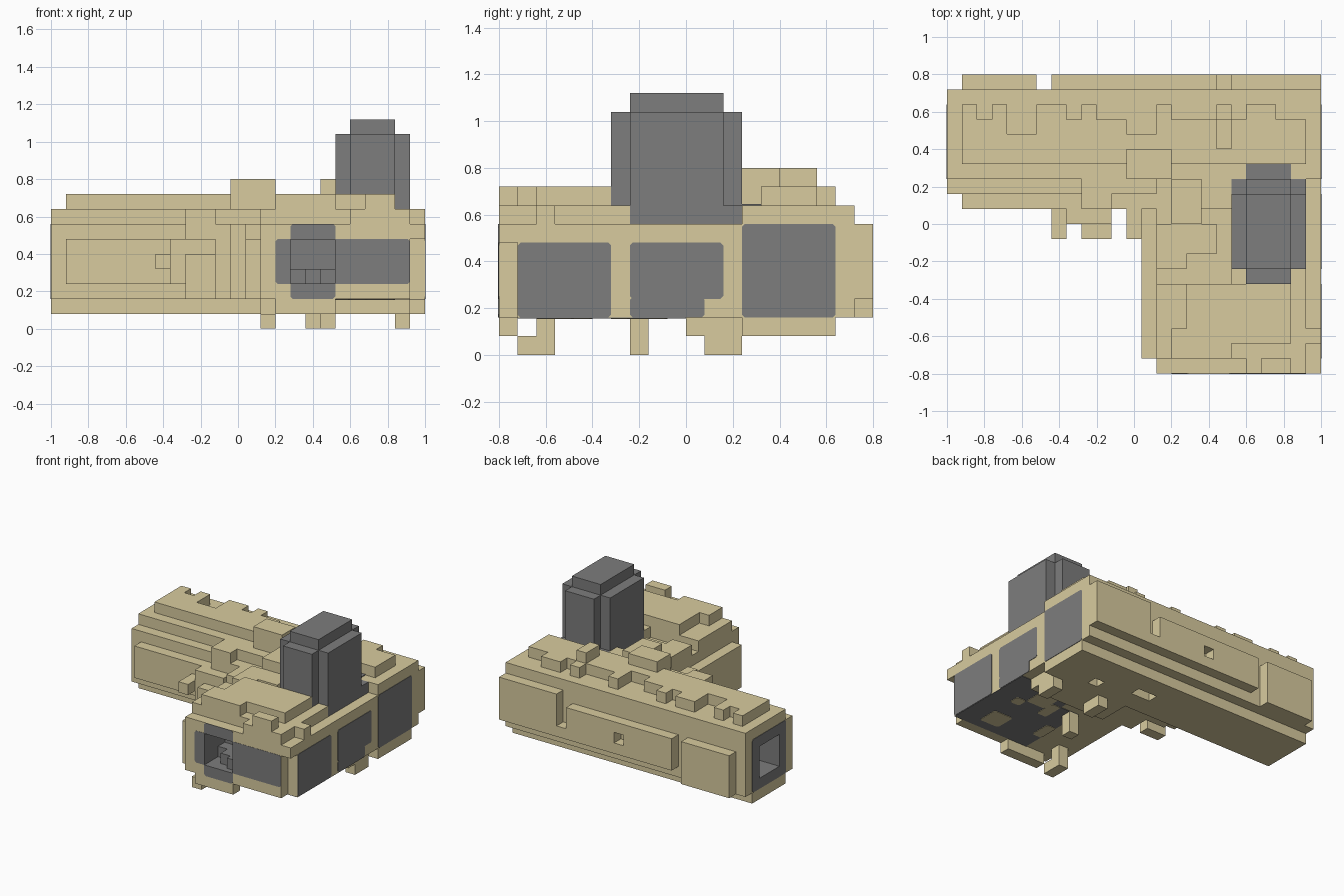
import bpy
import bmesh
from mathutils import Vector

UNIT = 0.08
ORIGIN = Vector((-1.0, -0.8, 0.0))

default_cube = bpy.data.objects.get("Cube")
if default_cube:
    bpy.data.objects.remove(default_cube)


def make_material(name, colour):
    material = bpy.data.materials.new(name)
    material.use_nodes = True
    material.diffuse_color = colour
    material.node_tree.nodes["Principled BSDF"].inputs["Base Color"].default_value = colour
    return material


sand = make_material("sand_stone", (0.69, 0.6, 0.345, 1))
grey = make_material("slate_grey", (0.205, 0.205, 0.205, 1))


def block(name, x, y, z, material=sand, round_axis=None):
    """Box spanning grid ranges; round_axis softens the corners of a thin plate."""
    low, high = (Vector(corner) for corner in zip(x, y, z))
    size, centre = (high - low) * UNIT, (low + high) * UNIT / 2 + ORIGIN
    bm = bmesh.new()
    bmesh.ops.create_cube(bm, size=1)
    bmesh.ops.scale(bm, vec=size, verts=bm.verts)
    bmesh.ops.translate(bm, vec=centre, verts=bm.verts)
    if round_axis is not None:
        edges = [e for e in bm.edges
                 if abs((e.verts[0].co - e.verts[1].co).normalized()[round_axis]) > 0.9]
        bmesh.ops.bevel(bm, geom=edges, offset=0.012, segments=1, affect='EDGES')
    mesh = bpy.data.meshes.new(name)
    bm.to_mesh(mesh)
    bm.free()
    mesh.materials.append(material)
    part = bpy.data.objects.new(name, mesh)
    bpy.context.collection.objects.link(part)
    return part


def cut(parts, x, y, z, material=grey):
    """Cut a recess lined with the given material."""
    cutter = block("recess_cutter", x, y, z, material)
    cutter.hide_render = True
    for part in parts:
        modifier = part.modifiers.new("recess", 'BOOLEAN')
        modifier.operation = 'DIFFERENCE'
        modifier.solver = 'EXACT'
        modifier.material_mode = 'TRANSFER'
        modifier.object = cutter
        bpy.context.view_layer.objects.active = part
        bpy.ops.object.modifier_apply(modifier=modifier.name)
    bpy.data.objects.remove(cutter)


# Long rear hall with stepped roof and pitted foundation
hall = block("hall_body", (0, 25), (12, 19), (2, 7))
foundation = block("hall_foundation", (0, 25), (13, 18), (1, 2))
cut([foundation], (15, 17), (15, 16), (0, 1.9), sand)
cut([foundation], (20, 21), (14, 15), (0, 1.9), sand)
block("hall_lower_roof", (0, 25), (13, 19), (7, 8))
block("hall_ridge", (1, 24), (14, 16), (8, 9))
block("hall_front_panel", (1, 9), (11, 12), (3, 6))
block("hall_front_panel_tab", (7, 10), (11, 12), (4, 6))

# Broken rear edge of the ridge
for start, end in ((1, 4), (6, 12), (14, 24)):
    block("ridge_rear_step", (start, end), (16, 17), (8, 9))
for start, end in ((1, 2), (3, 4), (6, 8), (9, 10), (14, 15), (18, 19), (20, 22)):
    block("ridge_rear_edge", (start, end), (17, 18), (8, 9))

# Raised slabs on the rear wall, parted by gaps
block("rear_slab_end", (1, 6), (19, 20), (2, 6))
rear_slab = block("rear_slab_middle", (7, 18), (19, 20), (3, 6))
block("rear_slab_gap_floor", (18, 19), (19, 20), (3, 4))
block("rear_slab_corner", (19, 25), (19, 20), (3, 7))
cut([rear_slab], (12, 13), (18.9, 20.5), (4, 5), sand)

# Loose stones along the hall roof
block("roof_block_large", (12, 15), (13, 15), (8, 10))
block("roof_block_corner", (18, 19), (15, 17), (8, 10))

# Front wing with a notched right corner
wing = block("wing_body", (14, 25), (1, 13), (2, 7))
wing_front = block("wing_front_wall", (14, 24), (0, 1), (2, 7))
block("wing_corner_eave", (24, 25), (0, 1), (6, 7))
block("wing_left_wall", (13, 14), (1, 12), (2, 6))
block("wing_lower_roof", (14, 24), (1, 6), (7, 8))
block("wing_tower_ledge", (19, 24), (6, 7), (7, 8))
block("wing_upper_roof", (15, 19), (1, 3), (8, 9))
block("wing_upper_roof_step", (16, 19), (3, 6), (8, 9))
block("wing_upper_roof_right", (19, 23), (2, 6), (8, 9))
block("wing_rear_roof", (15, 19), (11, 13), (7, 8))
for x in (20, 23):
    block("parapet_stone", (x, x + 1), (0, 1), (7, 8))
block("parapet_block", (21, 23), (0, 1), (7, 9))
block("side_roof_stone", (24, 25), (2, 3), (7, 8))

# Stepped rubble in the roof between wing and hall
block("roof_rubble_left", (14, 16), (7, 10), (7, 8))
block("roof_rubble_step", (16, 18), (8, 10), (7, 8))
block("roof_rubble_high", (15, 17), (10, 13), (7, 9))

# Collapsed inner corner
block("corner_beam", (7, 8), (9, 12), (4, 5))
block("corner_stone_low", (8, 11), (10, 12), (3, 6))
block("corner_stone_front", (9, 11), (9, 10), (2, 5))
block("corner_stone_high", (9, 11), (11, 13), (6, 8))
block("corner_pillar", (12, 13), (9, 12), (2, 7))
block("corner_infill", (10, 14), (11, 14), (2, 7))
block("corner_cap", (11, 14), (12, 14), (7, 8))

# Chimney tower with notched corners
block("tower_base", (19, 24), (7, 13), (7, 8), grey)
block("tower_body", (19, 24), (7, 12), (8, 13), grey)
block("tower_core", (20, 23), (6, 13), (8, 13), grey)
block("tower_cap", (20, 23), (7, 12), (13, 14), grey)
block("tower_rear_foot", (20, 23), (13, 14), (7, 8.06), grey)

# Dark panels on the right wall
THIN = 0.04
right_face = (25, 25 + THIN)
for name, y, z in (("front", (1, 6), (2, 6)), ("middle", (7, 12), (3, 6)),
                   ("middle_lower", (7, 11), (2, 3.1)), ("rear", (13, 18), (2, 7))):
    block("right_panel_" + name, right_face, y, z, grey, round_axis=0)

# Front window, its surround and the panel beside it
window_frame = block("front_window_frame", (16, 19), (-THIN, 0), (2, 7), grey, round_axis=1)
window_panel = block("front_window_panel", (15, 24), (-THIN / 2, 0), (3, 6), grey, round_axis=1)
cut([wing, wing_front, window_frame, window_panel], (16.02, 18.98), (-1, 3), (3.02, 5.98))
block("window_back_step", (16, 19), (2, 3), (3, 4), grey)
block("window_sill_step", (17, 18), (1, 2), (3, 4), grey)
block("window_sill_block", (18, 19), (0.5, 2), (3, 4), grey)

# Hall end window
end_frame = block("end_window_frame", (-THIN, 0), (13, 18), (2, 7), grey, round_axis=0)
cut([hall, end_frame], (-1, 4), (14, 17), (3, 6))

# Dark wing underside with worn pale patches
underside = (2 - THIN, 2)
block("wing_underside_front", (17, 25), (1, 8), underside, grey)
block("wing_underside_rear", (19, 25), (8, 10), underside, grey)
for x, y in (((21, 23), (2, 4)), ((20, 22), (7, 9)), ((22, 23), (6, 7)),
             ((17, 18), (3, 5)), ((19, 20), (6, 8))):
    block("underside_patch", x, y, (2 - 2 * THIN, 2), sand, round_axis=2)

# Feet and skirts under the wing
block("front_skirt", (15, 19), (0, 1), (1, 2))
block("left_leg_post", (14, 15), (2, 3), (0, 2))
block("left_leg_foot", (14, 15), (1, 2), (0, 1))
block("middle_leg", (17, 18), (7, 8), (0, 2))
block("rear_skirt", (16, 24), (10, 13), (1, 2))
for x in (18, 23):
    block("rear_leg", (x, x + 1), (11, 13), (0, 1))
